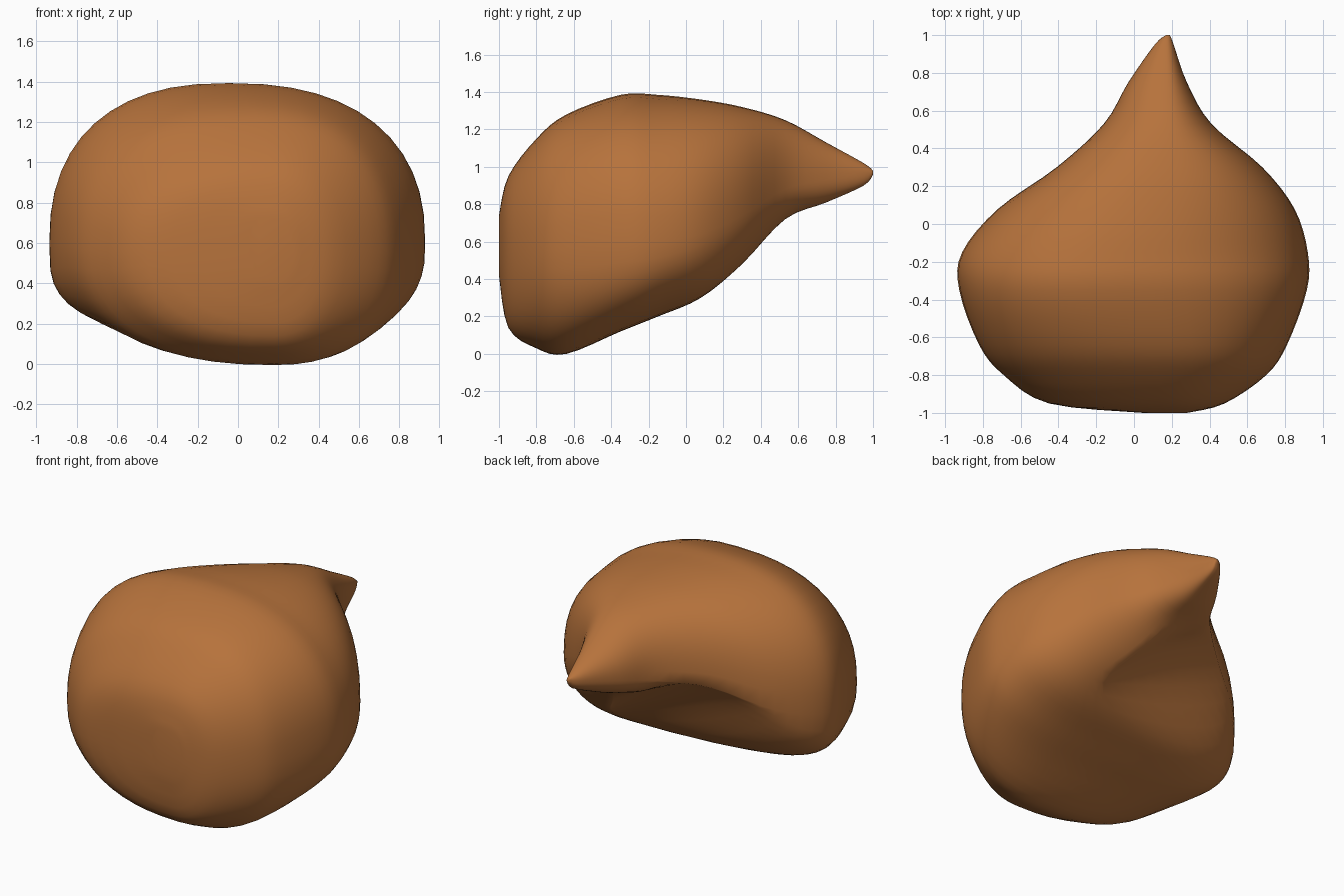
import bpy, bmesh, math

if "Cube" in bpy.data.objects:
    bpy.data.objects.remove(bpy.data.objects["Cube"])

# Key cross-sections from front to tip: y, left x, right x, bottom z, top z, left z, right z
KEYS = [
    (-1.00, 0.05, 0.28, 0.42, 0.74, 0.58, 0.58),
    (-0.95, -0.45, 0.48, 0.14, 0.95, 0.56, 0.56),
    (-0.80, -0.69, 0.70, 0.03, 1.15, 0.56, 0.56),
    (-0.64, -0.82, 0.81, 0.00, 1.28, 0.58, 0.56),
    (-0.35, -0.925, 0.915, 0.12, 1.385, 0.60, 0.60),
    (-0.15, -0.91, 0.92, 0.20, 1.385, 0.60, 0.60),
    (0.08, -0.72, 0.85, 0.30, 1.36, 0.66, 0.64),
    (0.30, -0.41, 0.68, 0.48, 1.32, 0.81, 0.74),
    (0.53, -0.16, 0.41, 0.72, 1.25, 0.88, 0.88),
    (0.75, -0.03, 0.28, 0.81, 1.13, 0.93, 0.93),
    (0.95, 0.11, 0.21, 0.90, 1.02, 0.96, 0.96),
    (1.00, 0.17, 0.19, 0.96, 0.98, 0.97, 0.97),
]
N = 48      # points around each ring
STEPS = 4   # rings per key section


def bump(y, centre, width, power=2):
    return math.exp(-abs((y - centre) / width) ** power)


def spline(k, t):
    """Section between key k and k + 1 on a smooth curve through all keys."""
    p = [KEYS[min(max(k + d, 0), len(KEYS) - 1)] for d in (-1, 0, 1, 2)]
    return [0.5 * (2 * b + (c - a) * t + (2 * a - 5 * b + 4 * c - d) * t * t
                   + (3 * b - a - 3 * c + d) * t ** 3) for a, b, c, d in zip(*p)]


def ring(sec):
    """Rounded outline through the four extreme points of a section."""
    y, xl, xr, zb, zt, zl, zr = sec
    crown = 0.17 - 0.22 * bump(y, -0.3, 0.4)
    keel = 0.18 + 0.24 * bump(y, 0.18, 0.22)
    shoulder = 2.3 + 0.15 * bump(y, -0.5, 0.3)
    # full lobe at lower left, then a hollow underside behind it
    lobe = 2.3 + 1.2 * bump(y, -0.2, 0.25) - 1.4 * bump(y, 0.3, 0.25, 4)
    flank = 2.2 + 0.6 * bump(y, -0.3, 0.3)
    points = []
    for i in range(N):
        a = 2 * math.pi * i / N
        c, s = math.cos(a), math.sin(a)
        sx, sz = (xr, zr) if c >= 0 else (xl, zl)
        px, pz = (crown, zt) if s >= 0 else (keel, zb)
        n = shoulder if s >= 0 else (lobe if c < 0 else flank)
        u, v = abs(c) ** (2 / n), abs(s) ** (2 / n)
        points.append((px + (sx - px) * u, y, sz + (pz - sz) * v))
    return points


# Pointed rounded body, lofted from front to tip
sections = [spline(k, j / STEPS) for k in range(len(KEYS) - 1) for j in range(STEPS)]
sections.append(KEYS[-1])
bm = bmesh.new()
rings = [[bm.verts.new(p) for p in ring(s)] for s in sections]
for a, b in zip(rings, rings[1:]):
    for i in range(N):
        j = (i + 1) % N
        bm.faces.new((a[i], a[j], b[j], b[i]))
bm.faces.new(rings[0])
bm.faces.new(rings[-1])
bmesh.ops.recalc_face_normals(bm, faces=bm.faces)
for f in bm.faces:
    f.smooth = True

mesh = bpy.data.meshes.new("pointed_body")
bm.to_mesh(mesh)
bm.free()
obj = bpy.data.objects.new("pointed_body", mesh)
bpy.context.collection.objects.link(obj)

# Warm brown colour
mat = bpy.data.materials.new("brown")
mat.diffuse_color = (0.47, 0.17, 0.045, 1)
mat.use_nodes = True
mat.node_tree.nodes["Principled BSDF"].inputs["Base Color"].default_value = mat.diffuse_color
mesh.materials.append(mat)
